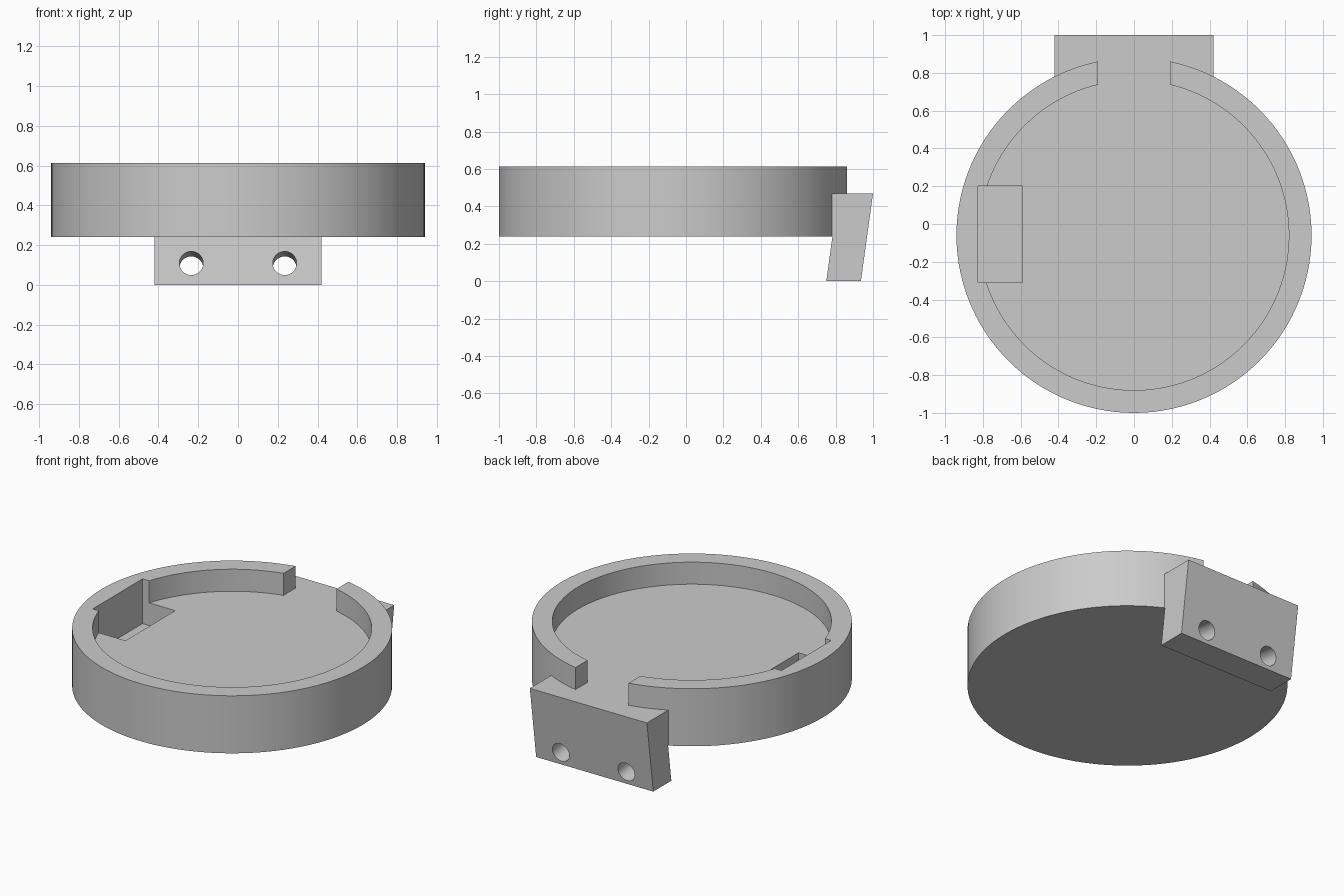
import bpy
import bmesh
import math
from mathutils import Matrix

if "Cube" in bpy.data.objects:
    bpy.data.objects.remove(bpy.data.objects["Cube"], do_unlink=True)

# Shared dimensions
CENTRE_Y = -0.06
OUTER_R, INNER_R = 0.94, 0.82
BASE_Z, FLOOR_Z, RIM_Z = 0.24, 0.47, 0.613
SLANT = math.atan2(0.065, FLOOR_Z)

grey = bpy.data.materials.new("plain grey")
grey.use_nodes = True
colour = (0.6, 0.6, 0.6, 1)
grey.diffuse_color = colour
grey.node_tree.nodes["Principled BSDF"].inputs["Base Color"].default_value = colour


def make_object(name, bm):
    bmesh.ops.recalc_face_normals(bm, faces=bm.faces[:])
    mesh = bpy.data.meshes.new(name)
    bm.to_mesh(mesh)
    bm.free()
    mesh.materials.append(grey)
    obj = bpy.data.objects.new(name, mesh)
    bpy.context.collection.objects.link(obj)
    return obj


def cylinder(name, radius, depth, matrix, sides=120):
    bm = bmesh.new()
    bmesh.ops.create_cone(bm, cap_ends=True, segments=sides, radius1=radius,
                          radius2=radius, depth=depth, matrix=matrix)
    return make_object(name, bm)


def disc(name, radius, z0, z1):
    place = Matrix.Translation((0, CENTRE_Y, (z0 + z1) / 2))
    return cylinder(name, radius, z1 - z0, place)


def box(name, low, high):
    bm = bmesh.new()
    size = [b - a for a, b in zip(low, high)]
    mid = [(a + b) / 2 for a, b in zip(low, high)]
    bmesh.ops.create_cube(bm, size=1, matrix=Matrix.Translation(mid)
                          @ Matrix.Diagonal((*size, 1)))
    return make_object(name, bm)


def combine(target, tool, operation):
    """Apply a boolean and remove the helper."""
    tool.hide_render = True
    mod = target.modifiers.new(operation, "BOOLEAN")
    mod.operation = operation
    mod.solver = "EXACT"
    mod.object = tool
    bpy.context.view_layer.objects.active = target
    bpy.ops.object.modifier_apply(modifier=mod.name)
    bpy.data.objects.remove(tool, do_unlink=True)


# Round tray with a recessed floor
tray = disc("round_tray", OUTER_R, BASE_Z, RIM_Z)
combine(tray, disc("recess_cutter", INNER_R, FLOOR_Z, 1), "DIFFERENCE")

# Opening in the rim at the back
combine(tray, box("gap_cutter", (-0.19, 0.5, FLOOR_Z), (0.19, 1.1, 1)), "DIFFERENCE")

# Slanted mounting tab: side profile extruded across x
profile = [(0.75, 0), (0.935, 0), (1.0, FLOOR_Z), (0.7, FLOOR_Z),
           (0.7, BASE_Z), (0.783, BASE_Z)]
bm = bmesh.new()
side = bm.faces.new([bm.verts.new((-0.42, y, z)) for y, z in profile])
swept = bmesh.ops.extrude_face_region(bm, geom=[side])["geom"]
bmesh.ops.translate(bm, vec=(0.84, 0, 0),
                    verts=[g for g in swept if isinstance(g, bmesh.types.BMVert)])
tab = make_object("mounting_tab", bm)

# Screw holes, square to the slanted face
for x in (-0.235, 0.235):
    place = (Matrix.Translation((x, 0.855, 0.096))
             @ Matrix.Rotation(math.pi / 2 - SLANT, 4, "X"))
    combine(tab, cylinder("hole_cutter", 0.06, 0.5, place, 48), "DIFFERENCE")

combine(tray, tab, "UNION")

# Rectangular pocket cut through the rim's inner side and the floor
combine(tray, box("pocket_cutter", (-0.825, -0.31, 0.323), (-0.59, 0.2, 1)), "DIFFERENCE")

bpy.ops.object.select_all(action="DESELECT")
tray.select_set(True)
bpy.context.view_layer.objects.active = tray
bpy.ops.object.shade_smooth_by_angle(angle=math.radians(30))
